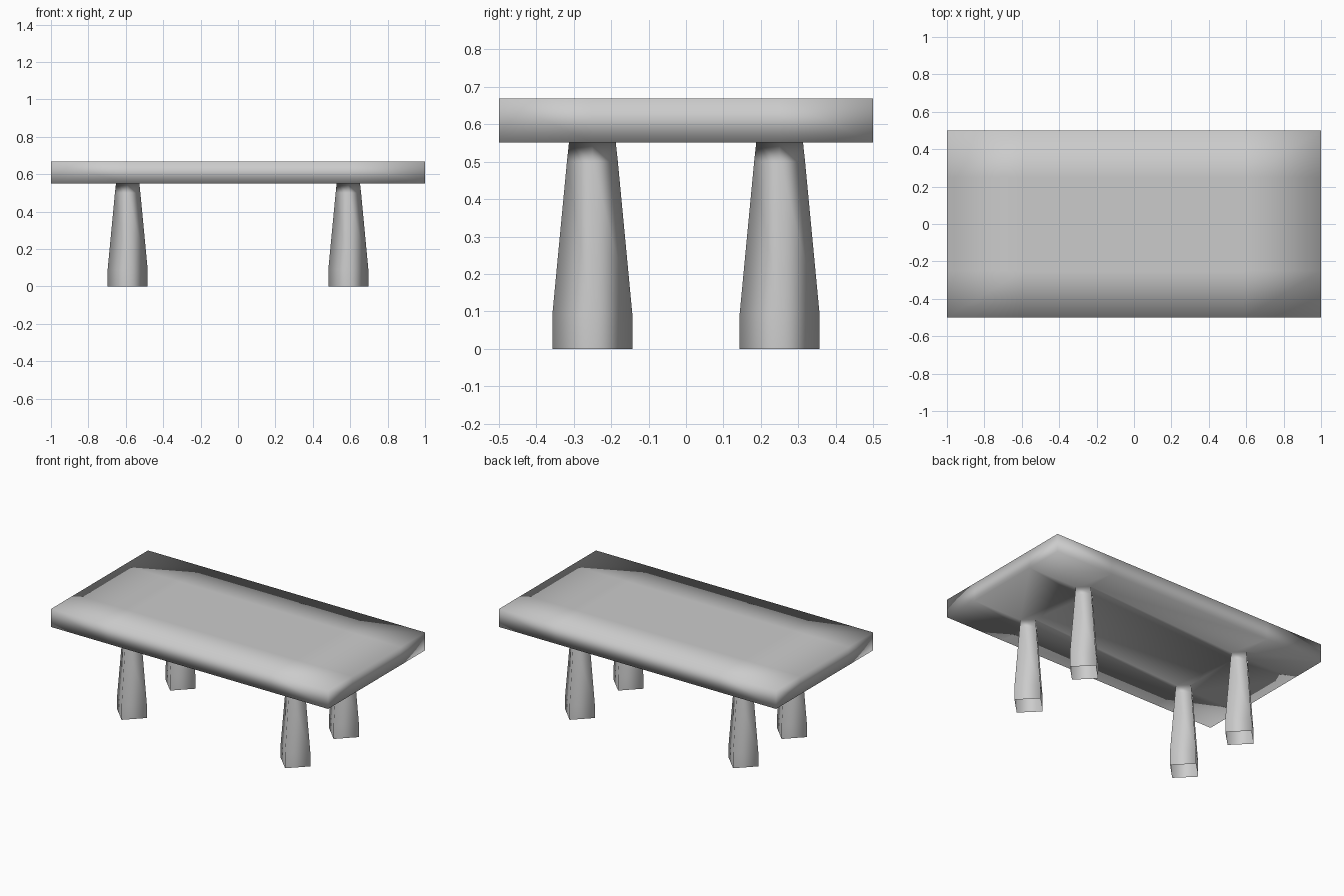
import bpy, bmesh

if "Cube" in bpy.data.objects:
    bpy.data.objects.remove(bpy.data.objects["Cube"])

# Grid cuts of the slab: outline plus the lines through the leg centres
XS = [-1.0, -0.59, 0.59, 1.0]
YS = [-0.5, -0.25, 0.25, 0.5]
Z_TOP, Z_UNDER = 0.668, 0.551
# Leg rings: half diagonal of the diamond section, height
LEG_RINGS = [(0.0625, Z_UNDER), (0.068, 0.5), (0.107, 0.09), (0.107, 0.0)]
DIRS = [(1, 0), (0, 1), (-1, 0), (0, -1)]
N = len(XS) - 1

bm = bmesh.new()


def layer(z):
    return {(i, j): bm.verts.new((x, y, z))
            for i, x in enumerate(XS) for j, y in enumerate(YS)}


def bridge(a, b):
    for k in range(len(a)):
        m = (k + 1) % len(a)
        bm.faces.new((a[k], a[m], b[m], b[k]))


def cells():
    for i in range(N):
        for j in range(N):
            yield [(i, j), (i + 1, j), (i + 1, j + 1), (i, j + 1)]


def leg(x, y):
    # Tapered diamond leg, open underneath; returns its top ring by direction
    rings = [[bm.verts.new((x + dx * r, y + dy * r, z)) for dx, dy in DIRS]
             for r, z in LEG_RINGS]
    for a, b in zip(rings, rings[1:]):
        bridge(a, b)
    return dict(zip(DIRS, rings[0]))


upper, under = layer(Z_TOP), layer(Z_UNDER)

# Four legs replace the inner grid points of the underside
legs = {}
for i in range(1, N):
    for j in range(1, N):
        legs[i, j] = leg(XS[i], YS[j])
        bm.verts.remove(under.pop((i, j)))

# Slab top and underside; underside cells meet the legs' diamond rings
for c in cells():
    bm.faces.new([upper[p] for p in c])
    corners = []
    for k, p in enumerate(c):
        if p in legs:
            for q in (c[k - 1], c[(k + 1) % 4]):
                corners.append(legs[p][q[0] - p[0], q[1] - p[1]])
        else:
            corners.append(under[p])
    bm.faces.new(corners)

# Slab rim
rim = ([(i, 0) for i in range(N)] + [(N, j) for j in range(N)]
       + [(i, N) for i in range(N, 0, -1)] + [(0, j) for j in range(N, 0, -1)])
bridge([upper[p] for p in rim], [under[p] for p in rim])

# Soft shading across the whole surface
bmesh.ops.recalc_face_normals(bm, faces=bm.faces[:])
for f in bm.faces:
    f.smooth = True

mesh = bpy.data.meshes.new("table")
bm.to_mesh(mesh)
bm.free()
table = bpy.data.objects.new("table", mesh)
bpy.context.collection.objects.link(table)
